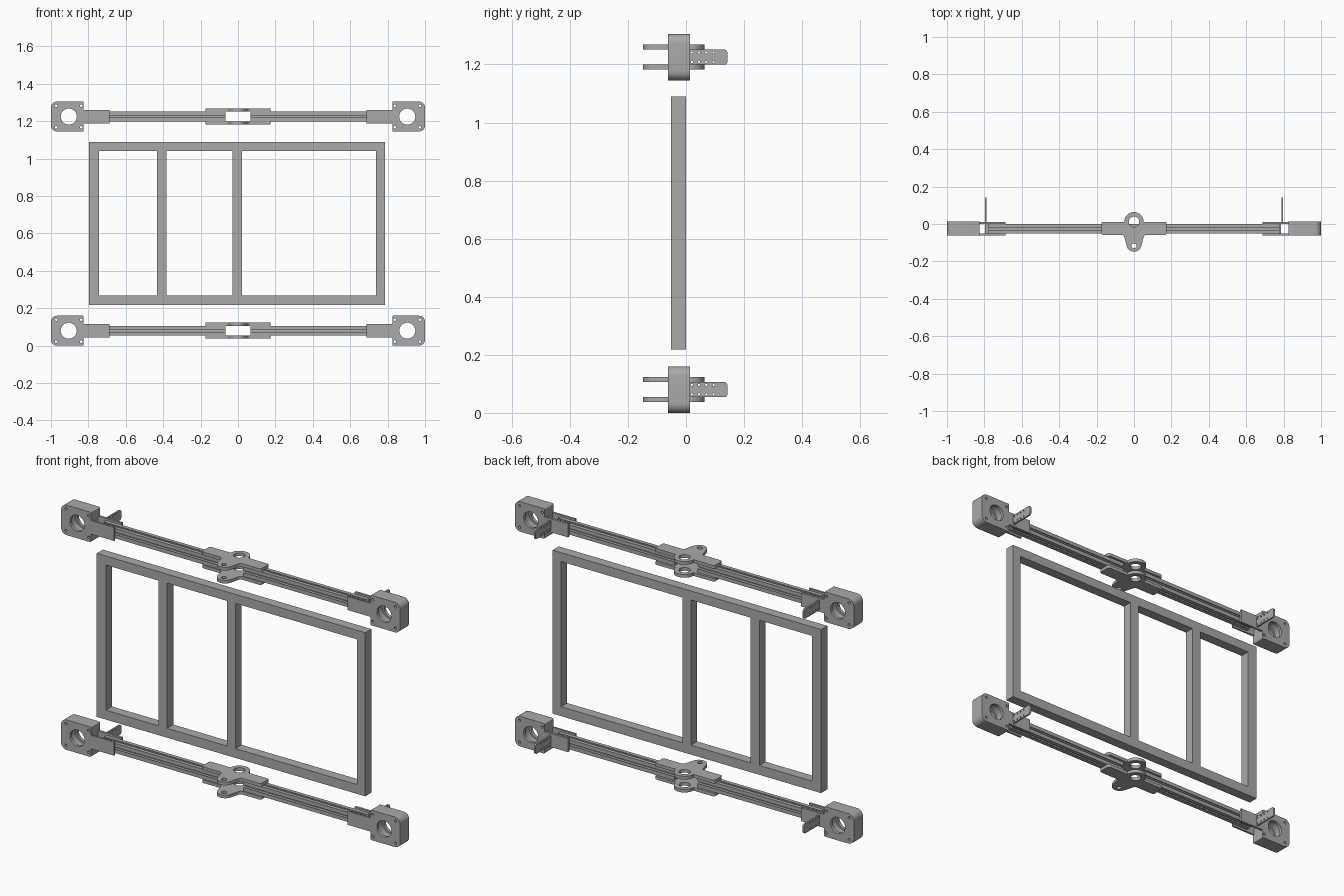
import bpy, bmesh
from math import cos, sin, pi, radians
from mathutils import Matrix, Vector

if "Cube" in bpy.data.objects:
    bpy.data.objects.remove(bpy.data.objects["Cube"], do_unlink=True)

grey = bpy.data.materials.new("plain grey")
grey.use_nodes = True
colour = (0.4, 0.4, 0.4, 1)
grey.diffuse_color = colour
grey.node_tree.nodes["Principled BSDF"].inputs["Base Color"].default_value = colour

# Drawing planes: local x, y and depth mapped to world axes
PLANES = {
    "XY": Matrix(((1, 0, 0), (0, 1, 0), (0, 0, 1))),
    "XZ": Matrix(((1, 0, 0), (0, 0, -1), (0, 1, 0))),
    "YZ": Matrix(((0, 0, 1), (1, 0, 0), (0, 1, 0))),
}


def circle(x, y, r, n=32):
    return [(x + r * cos(2 * pi * i / n), y + r * sin(2 * pi * i / n)) for i in range(n)]


def rect(x0, x1, y0, y1):
    return [(x0, y0), (x1, y0), (x1, y1), (x0, y1)]


def rounded(corners, steps=6):
    """Outline from (x, y, radius) corners."""
    out = []
    for i, (x, y, r) in enumerate(corners):
        p = Vector((x, y))
        if r == 0:
            out.append((x, y))
            continue
        before = Vector(corners[i - 1][:2])
        after = Vector(corners[(i + 1) % len(corners)][:2])
        a = p + (before - p).normalized() * r
        b = p + (after - p).normalized() * r
        for k in range(steps + 1):
            t = k / steps
            # weighted curve that follows a circular arc
            w0, w1, w2 = (1 - t) ** 2, 2 * t * (1 - t) * 0.707, t * t
            out.append(tuple((a * w0 + p * w1 + b * w2) / (w0 + w1 + w2)))
    return out


def prism(name, plane, lo, hi, outline, holes=()):
    """Extrude an outline with holes from lo to hi along the plane's normal axis."""
    curve = bpy.data.curves.new(name, "CURVE")
    curve.dimensions = "2D"
    curve.fill_mode = "BOTH"
    curve.extrude = (hi - lo) / 2
    for loop in (outline, *holes):
        spline = curve.splines.new("POLY")
        spline.points.add(len(loop) - 1)
        for point, (x, y) in zip(spline.points, loop):
            point.co = (x, y, 0, 1)
        spline.use_cyclic_u = True
    temp = bpy.data.objects.new(name + " outline", curve)
    bpy.context.collection.objects.link(temp)
    graph = bpy.context.evaluated_depsgraph_get()
    mesh = bpy.data.meshes.new_from_object(temp.evaluated_get(graph), depsgraph=graph)
    bpy.data.objects.remove(temp, do_unlink=True)
    bpy.data.curves.remove(curve)

    mid = (lo + hi) / 2
    offset = {"XY": (0, 0, mid), "XZ": (0, mid, 0), "YZ": (mid, 0, 0)}[plane]
    bm = bmesh.new()
    bm.from_mesh(mesh)
    bm.transform(Matrix.Translation(offset) @ PLANES[plane].to_4x4())
    bmesh.ops.remove_doubles(bm, verts=bm.verts, dist=0.00005)
    bmesh.ops.recalc_face_normals(bm, faces=bm.faces)
    bm.to_mesh(mesh)
    bm.free()
    mesh.materials.clear()
    mesh.materials.append(grey)
    for poly in mesh.polygons:
        poly.material_index = 0
    mesh.shade_smooth()
    mesh.set_sharp_from_angle(angle=radians(30))
    mesh.name = name
    obj = bpy.data.objects.new(name, mesh)
    bpy.context.collection.objects.link(obj)
    return obj


def slotted_section(cy, cz):
    """Square bar section with a T-slot in each side."""
    side = [(-.026, .026), (-.006, .026), (-.006, .021), (-.012, .021), (-.012, .018),
            (-.007, .010), (.007, .010), (.012, .018), (.012, .021), (.006, .021), (.006, .026)]
    pts = []
    for c, s in ((1, 0), (0, -1), (-1, 0), (0, 1)):
        pts += [(cy + x * c - y * s, cz + x * s + y * c) for x, y in side]
    return pts


def pivot_outline():
    """Flat plate with a round lug at the back and a tapered lug at the front."""
    r, y = 0.052, 0.012
    lug = [(r * cos(a), y + r * sin(a)) for a in (pi * i / 20 for i in range(21))]
    corners = [(-.175, y, .01), (-.175, -.058, .01), (-.055, -.058, .012), (-.031, -.148, .03),
               (.031, -.148, .03), (.055, -.058, .012), (.175, -.058, .01), (.175, y, .01)]
    return rounded(corners) + lug


# Central rectangular frame with two uprights
prism("main_frame", "XZ", -.052, 0, rect(-.797, .787, .218, 1.09),
      [rect(-.743, -.433, .268, 1.042), rect(-.381, -.029, .268, 1.042),
       rect(.022, .737, .268, 1.042)])

for level, cz in (("lower", .08), ("upper", 1.225)):
    # Pivot plates above and below the beam
    for place, z in (("bottom", cz - .0345), ("top", cz + .0345)):
        prism(f"{level}_{place}_pivot_plate", "XY", z - .0085, z + .0085, pivot_outline(),
              [circle(0, .012, .028), circle(0, -.117, .013, 20)])

    for side, s in (("left", 1), ("right", -1)):
        name = f"{level}_{side}"

        # Slotted beam half
        a, b = sorted((s * .068, s * .777))
        prism(name + "_beam", "YZ", a, b, slotted_section(-.026, cz))

        # End block: two lips around a wider inner groove
        outline = rounded([(s * .825, cz - .08, .005), (s * 1.0, cz - .08, .032),
                           (s * 1.0, cz + .08, .032), (s * .825, cz + .08, .005)])
        screws = [circle(s * .905 + i * .067, cz + j * .058, .007, 16)
                  for i in (-1, 1) for j in (-1, 1)]
        for part, lo, hi, r in (("front", -.062, -.046, .043), ("core", -.046, -.002, .053),
                                ("back", -.002, .014, .043)):
            prism(f"{name}_end_block_{part}", "XZ", lo, hi, outline,
                  [circle(s * .905, cz, r, 40)] + screws)

        # Clamp plates in front of and behind the beam end
        a, b = sorted((s * .688, s * .83))
        for part, lo, hi in (("front", -.062, -.052), ("back", 0, .012)):
            prism(f"{name}_{part}_clamp", "XZ", lo, hi, rect(a, b, cz - .036, cz + .036))

        # Perforated tab pointing backward
        a, b = sorted((s * .788, s * .797))
        tab = rounded([(0, cz - .026, 0), (.143, cz - .026, .012),
                       (.143, cz + .026, .012), (0, cz + .026, 0)])
        prism(name + "_tab", "YZ", a, b, tab,
              [circle(.02 + .025 * i, cz + j * .016, .004, 12)
               for i in range(4) for j in (-1, 1)])
